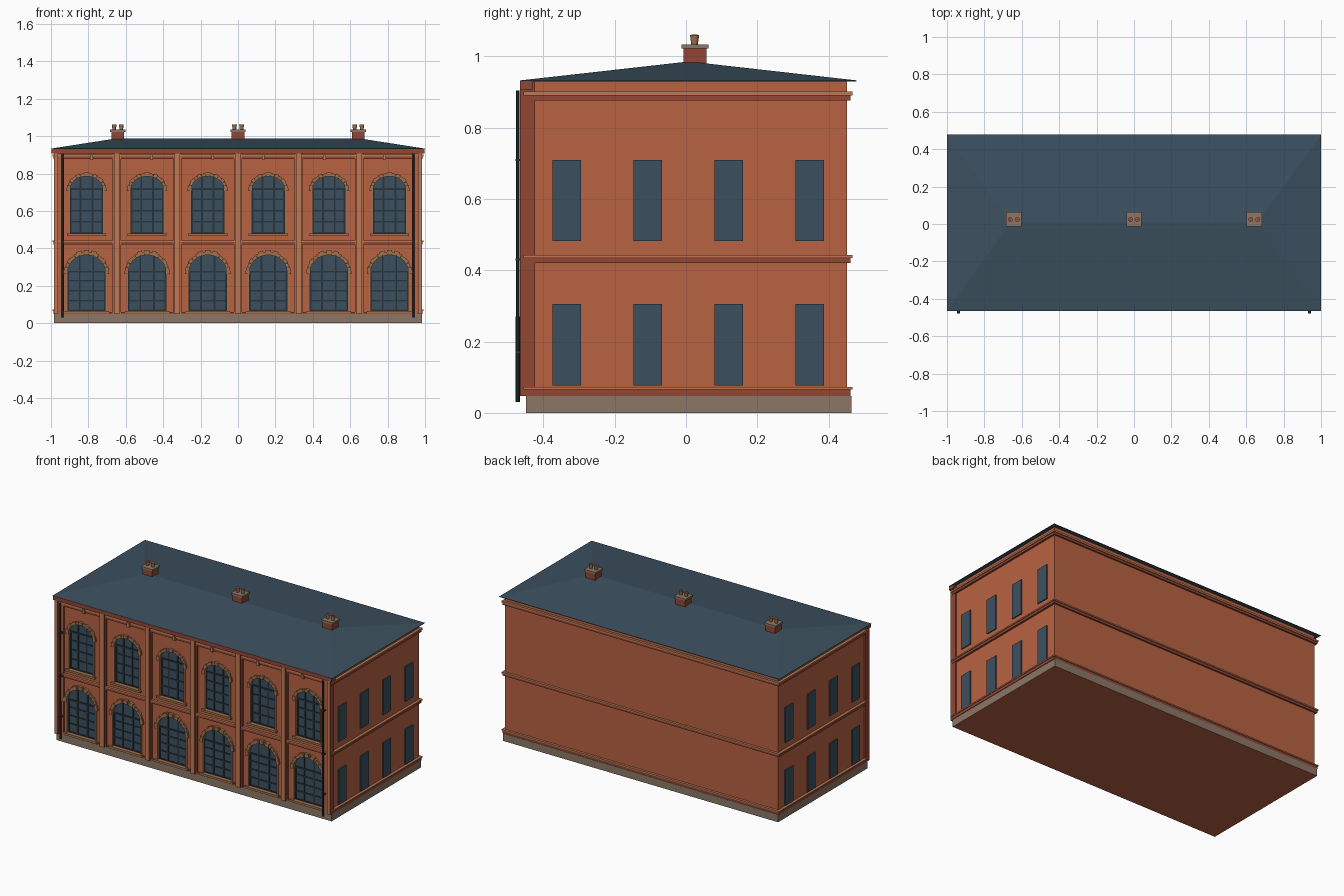
import bpy, bmesh, math
from mathutils import Matrix, Vector

if "Cube" in bpy.data.objects:
    bpy.data.objects.remove(bpy.data.objects["Cube"])


def material(name, r, g, b):
    m = bpy.data.materials.new(name)
    lin = [((c / 255 + 0.055) / 1.055) ** 2.4 for c in (r, g, b)]
    m.diffuse_color = (*lin, 1)
    m.use_nodes = True
    m.node_tree.nodes["Principled BSDF"].inputs["Base Color"].default_value = m.diffuse_color
    return m


BRICK = material("orange brick", 184, 98, 66)
RED = material("dark red brick", 146, 70, 52)
TRIM = material("pale terracotta", 190, 122, 86)
STONE = material("brown stone", 162, 114, 80)
GREY = material("grey stone", 140, 119, 102)
SLATE = material("blue slate", 59, 80, 95)
IRON = material("dark iron", 39, 52, 62)


def finish(name, bm, *mats, rule=None):
    """Turn a bmesh into an object, optionally picking materials by a face rule."""
    bmesh.ops.recalc_face_normals(bm, faces=bm.faces)
    if rule:
        for f in bm.faces:
            f.material_index = rule(f)
    me = bpy.data.meshes.new(name)
    bm.to_mesh(me)
    bm.free()
    for m in mats:
        me.materials.append(m)
    ob = bpy.data.objects.new(name, me)
    bpy.context.collection.objects.link(ob)
    return ob


def box(bm, x0, x1, y0, y1, z0, z1, turn=None):
    size = Matrix.Diagonal((abs(x1 - x0), abs(y1 - y0), abs(z1 - z0), 1))
    mid = Matrix.Translation(((x0 + x1) / 2, (y0 + y1) / 2, (z0 + z1) / 2))
    bmesh.ops.create_cube(bm, size=1, matrix=(turn or Matrix()) @ mid @ size)


def prism(bm, pts, y0, y1):
    """Extrude an x-z outline from y0 to y1."""
    f = bm.faces.new([bm.verts.new((x, y0, z)) for x, z in pts])
    ext = bmesh.ops.extrude_face_region(bm, geom=[f])
    vs = [v for v in ext["geom"] if isinstance(v, bmesh.types.BMVert)]
    bmesh.ops.translate(bm, verts=vs, vec=(0, y1 - y0, 0))


def arch(cx, w, bottom, spring, rise, n=14):
    pts = [(cx - w, bottom), (cx + w, bottom)]
    return pts + [(cx + w * math.cos(math.pi * i / n), spring + rise * math.sin(math.pi * i / n))
                  for i in range(n + 1)]


BAY = 0.324
CENTRES = [BAY * (i - 2.5) for i in range(6)]
# half width, bottom, spring, rise of each storey's window
STOREYS = [(0.101, 0.064, 0.275, 0.09), (0.087, 0.478, 0.718, 0.068)]
SIDE_WINDOWS = [(y, z) for y in (-0.334, -0.107, 0.12, 0.347) for z in ((0.077, 0.305), (0.483, 0.709))]
FRONT = -0.44
SIDE = 0.975

# Plinth, with a brick underside
bm = bmesh.new()
box(bm, -0.983, 0.983, -0.449, 0.464, 0, 0.048)
finish("plinth", bm, GREY, BRICK, rule=lambda f: int(f.normal.z < -0.5))

# Brick body with arched openings cut into the front
bm = bmesh.new()
box(bm, -SIDE, SIDE, FRONT, 0.452, 0.045, 0.932)
body = finish("brick_walls", bm, BRICK)
bm = bmesh.new()
for cx in CENTRES:
    for w, z0, zs, r in STOREYS:
        prism(bm, arch(cx, w, z0, zs, r), -0.5, -0.42)
cutter = finish("opening_cutter", bm, BRICK)
cutter.hide_render = True
mod = body.modifiers.new("openings", "BOOLEAN")
mod.object, mod.operation, mod.solver = cutter, "DIFFERENCE", "EXACT"
bpy.context.view_layer.objects.active = body
body.select_set(True)
bpy.ops.object.modifier_apply(modifier="openings")
bpy.data.objects.remove(cutter)

# Front windows: glass, glazing bars, stone arches and sills
glass, bars, stones = bmesh.new(), bmesh.new(), bmesh.new()
for cx in CENTRES:
    for level, (w, z0, zs, r) in enumerate(STOREYS):
        prism(glass, arch(cx, w, z0, zs, r), -0.428, -0.419)
        for s in (-1, 1):
            x = cx + s * w * 0.36
            top = zs + r * math.sqrt(1 - 0.36 ** 2)
            box(bars, x - 0.005, x + 0.005, -0.432, -0.426, z0, top - 0.002)
            x = cx + s * (w - 0.004)
            box(bars, x - 0.004, x + 0.004, -0.432, -0.426, z0, zs)
        for i in range(4):
            z = z0 + (zs - z0) * i / 4 + 0.004
            box(bars, cx - w, cx + w, -0.4315, -0.426, z - 0.004, z + 0.004)
        box(bars, cx - w, cx + w, -0.434, -0.426, zs - 0.005, zs + 0.005)

        # wedge stones round the arch, every second one standing proud
        n = 13
        for i in range(n):
            a, b = math.pi * (i + 0.02) / n, math.pi * (i + 0.98) / n
            t = 0.019 if i % 2 == 0 else 0.016
            prism(stones, [(cx + (w + d) * math.cos(q), zs + (r + d) * math.sin(q))
                           for q, d in ((a, -0.001), (a, t), (b, t), (b, -0.001))],
                  -0.452 if i % 2 == 0 else -0.449, -0.43)
        for s in (-1, 1):
            x = cx + s * (w + 0.004)
            box(stones, x - 0.005, x + 0.005, -0.445, -0.425, z0, zs)
            x = cx + s * (w + 0.009)
            box(stones, x - 0.011, x + 0.011, -0.45, -0.435, zs - 0.012, zs + 0.004)
        box(stones, cx - w - 0.018, cx + w + 0.018, -0.456, -0.422, z0 - 0.012, z0 + 0.001)
        # three fanned keystones on the ground floor, one above
        for k in ((-1, 0, 1) if level == 0 else (0,)):
            turn = (Matrix.Translation((cx + k * 0.034, 0, zs + r - abs(k) * 0.006))
                    @ Matrix.Rotation(k * 0.3, 4, "Y"))
            box(stones, -0.014, 0.014, -0.457, -0.435, 0.002, 0.026 if level == 0 else 0.02, turn)
finish("front_glass", glass, SLATE)
finish("glazing_bars", bars, IRON)
finish("window_stonework", stones, STONE)

# Side windows: thin plates standing just proud of the wall
bm = bmesh.new()
for s in (-1, 1):
    for y, (z0, z1) in SIDE_WINDOWS:
        box(bm, s * (SIDE - 0.002), s * (SIDE + 0.007), y - 0.04, y + 0.04, z0, z1)
finish("side_windows", bm, SLATE)

# Pilasters: pale front strip, dark red returns
bm, slips = bmesh.new(), bmesh.new()
for i in range(-2, 3):
    x = i * BAY
    box(bm, x - 0.015, x + 0.015, -0.465, -0.43, 0.05, 0.91)
    box(slips, x - 0.022, x + 0.022, -0.452, -0.43, 0.05, 0.91)
for s in (-1, 1):
    box(bm, s * 0.962, s * 0.984, -0.466, -0.424, 0.048, 0.93)
    box(slips, s * 0.93, s * 0.964, -0.452, -0.43, 0.05, 0.91)
finish("pilasters", bm, RED, TRIM, rule=lambda f: int(f.normal.y < -0.5))
finish("pilaster_backing", slips, RED, BRICK, rule=lambda f: int(f.normal.y < -0.5))

# Two-step string courses round the building
low, high = bmesh.new(), bmesh.new()
for z0, z1, z2 in ((0.048, 0.065, 0.073), (0.42, 0.435, 0.443), (0.877, 0.891, 0.902)):
    for bm, d, a, b in ((low, 0.012, z0, z1), (high, 0.017, z1, z2)):
        for s in (-1, 1):
            box(bm, s * 0.96, s * (SIDE + d), -0.445 - d * 0.65, 0.45 + d, a, b)
        box(bm, -0.965, 0.965, 0.44, 0.45 + d, a, b)
        if z0 > 0.1:
            box(bm, -0.965, 0.965, FRONT - d * 0.9, -0.43, a, b)
box(low, -0.965, 0.965, FRONT - 0.01, -0.43, 0.048, 0.06)
finish("string_course_lower", low, RED)
finish("string_course_upper", high, TRIM)

# Front cornice and its small brackets
bm = bmesh.new()
box(bm, -0.996, 0.996, -0.466, -0.43, 0.908, 0.932)
finish("front_cornice", bm, RED)
bm = bmesh.new()
for s in (-1, 1):
    for x in (0.135, 0.462, 0.783):
        box(bm, s * x - 0.008, s * x + 0.008, -0.464, -0.43, 0.872, 0.902)
finish("cornice_brackets", bm, TRIM)

# Hipped roof with a thin eave
bm = bmesh.new()
corners = [(-1, -0.464), (1, -0.464), (1, 0.478), (-1, 0.478)]
lo = [bm.verts.new((x, y, 0.930)) for x, y in corners]
hi = [bm.verts.new((x, y, 0.933)) for x, y in corners]
l, r = [bm.verts.new((x, 0.008, 0.986)) for x in (-0.66, 0.66)]
bm.faces.new(lo[::-1])
for i in range(4):
    j = (i + 1) % 4
    bm.faces.new((lo[i], lo[j], hi[j], hi[i]))
for f in ((hi[0], hi[1], r, l), (hi[1], hi[2], r), (hi[2], hi[3], l, r), (hi[3], hi[0], l)):
    bm.faces.new(f)
finish("hipped_roof", bm, SLATE)

# Chimneys: stack, cap and two flared pots
stack, cap, pots, holes = (bmesh.new() for _ in range(4))
for x in (-0.643, 0, 0.643):
    box(stack, x - 0.034, x + 0.034, -0.007, 0.057, 0.95, 1.022)
    box(cap, x - 0.041, x + 0.041, -0.013, 0.063, 1.022, 1.034)
    for s in (-1, 1):
        p = Vector((x + s * 0.019, 0.024, 1.047))
        bmesh.ops.create_cone(pots, cap_ends=True, segments=12, radius1=0.009, radius2=0.013,
                              depth=0.028, matrix=Matrix.Translation(p))
        bmesh.ops.create_cone(holes, cap_ends=True, segments=12, radius1=0.008, radius2=0.008,
                              depth=0.002, matrix=Matrix.Translation(p + Vector((0, 0, 0.0138))))
finish("chimney_stacks", stack, RED)
finish("chimney_caps", cap, GREY)
finish("chimney_pots", pots, STONE)
finish("chimney_pot_holes", holes, RED)

# Drainpipes with collars at both ends of the front
bm = bmesh.new()
for s in (-1, 1):
    x = s * 0.938
    for rad, z0, z1 in ((0.005, 0.03, 0.905), (0.0062, 0.03, 0.27)):
        bmesh.ops.create_cone(bm, cap_ends=True, segments=10, radius1=rad, radius2=rad, depth=z1 - z0,
                              matrix=Matrix.Translation((x, -0.472, (z0 + z1) / 2)))
    for z in (0.17, 0.43, 0.71):
        box(bm, x - 0.008, x + 0.008, -0.478, -0.45, z - 0.003, z + 0.003)
pipe = finish("drainpipes", bm, IRON)
bpy.ops.object.select_all(action="DESELECT")
pipe.select_set(True)
bpy.context.view_layer.objects.active = pipe
bpy.ops.object.shade_smooth_by_angle()
